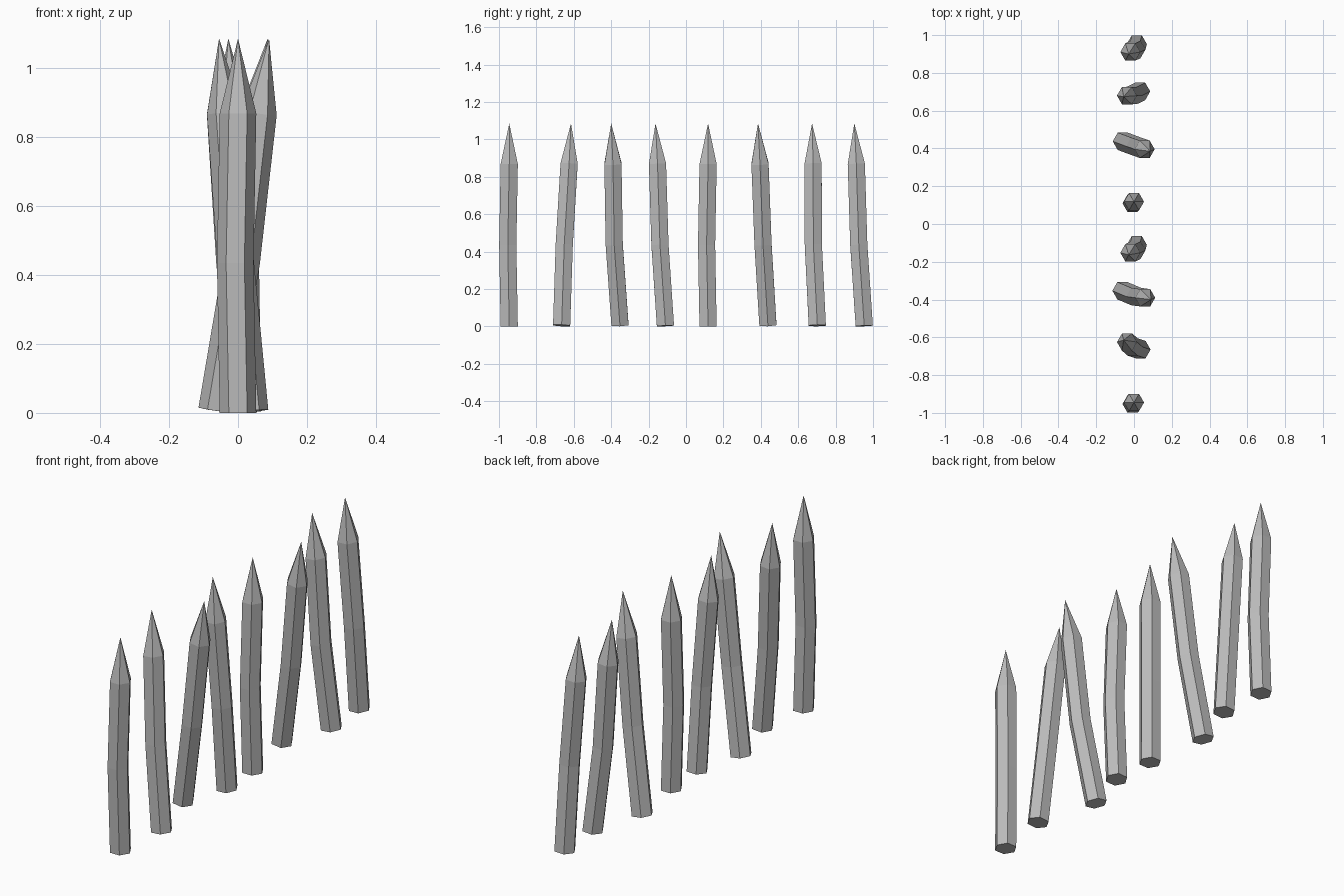
import bpy
import bmesh
from mathutils import Vector

cube = bpy.data.objects.get("Cube")
if cube:
    bpy.data.objects.remove(cube, do_unlink=True)

wood = bpy.data.materials.new("plain_grey")
wood.use_nodes = True
GREY = (0.5, 0.5, 0.5, 1)
wood.diffuse_color = GREY
wood.node_tree.nodes["Principled BSDF"].inputs["Base Color"].default_value = GREY

RADIUS = 0.053
HEIGHT = 1.085
SIDES = 6


def add_ring(bm, centre, tilt):
    """Six corners around a centre, square to the leaning axis."""
    corners = []
    for i in range(SIDES):
        spoke = Vector((RADIUS, 0, 0))
        spoke.rotate(Vector((0, 0, 1)).rotation_difference(Vector((0, 0, 1))))
        corners.append(spoke)
    return corners


def make_stake(name, base, tip, bulge):
    """Hexagonal post, bowed at mid height, with a sharpened tip."""
    lean = max(abs(tip[0] - base[0]), abs(tip[1] - base[1]))
    foot = Vector((*base, lean * RADIUS))
    apex = Vector((*tip, HEIGHT))
    axis = apex - foot
    turn = Vector((0, 0, 1)).rotation_difference(axis).to_matrix().to_4x4()
    mid = foot.lerp(apex, 0.4) + Vector((*bulge, 0))
    shoulder = foot.lerp(apex, 0.8)

    bm = bmesh.new()
    rings = []
    for centre in (foot, mid, shoulder):
        ring = bmesh.ops.create_circle(bm, segments=SIDES, radius=RADIUS)["verts"]
        # Turn each ring so that two corners lie along x
        for v in ring:
            v.co = turn @ Vector((v.co.y, -v.co.x, 0)) + centre
        rings.append(ring)
    point = bm.verts.new(apex)
    bm.faces.new(rings[0])
    for i in range(SIDES):
        j = (i + 1) % SIDES
        for low, high in zip(rings, rings[1:]):
            bm.faces.new((low[i], low[j], high[j], high[i]))
        bm.faces.new((rings[-1][i], rings[-1][j], point))
    bmesh.ops.recalc_face_normals(bm, faces=bm.faces)

    mesh = bpy.data.meshes.new(name)
    bm.to_mesh(mesh)
    bm.free()
    mesh.materials.append(wood)
    bpy.context.collection.objects.link(bpy.data.objects.new(name, mesh))


# Foot position, tip position and bow of each stake, front to back
stakes = [
    ((0, -0.945), (0, -0.945), (-0.008, -0.008)),
    ((0.035, -0.665), (-0.055, -0.615), (-0.006, -0.006)),
    ((-0.062, -0.353), (0.09, -0.4), (0.012, -0.012)),
    ((0.015, -0.11), (-0.028, -0.163), (0.01, -0.008)),
    ((0, 0.118), (0, 0.118), (-0.008, -0.008)),
    ((-0.06, 0.438), (0.086, 0.385), (0.012, -0.005)),
    ((0.033, 0.702), (-0.055, 0.674), (-0.008, -0.01)),
    ((0.015, 0.953), (-0.028, 0.9), (0.01, -0.008)),
]
for number, (base, tip, bulge) in enumerate(stakes, start=1):
    make_stake(f"stake_{number}", base, tip, bulge)
